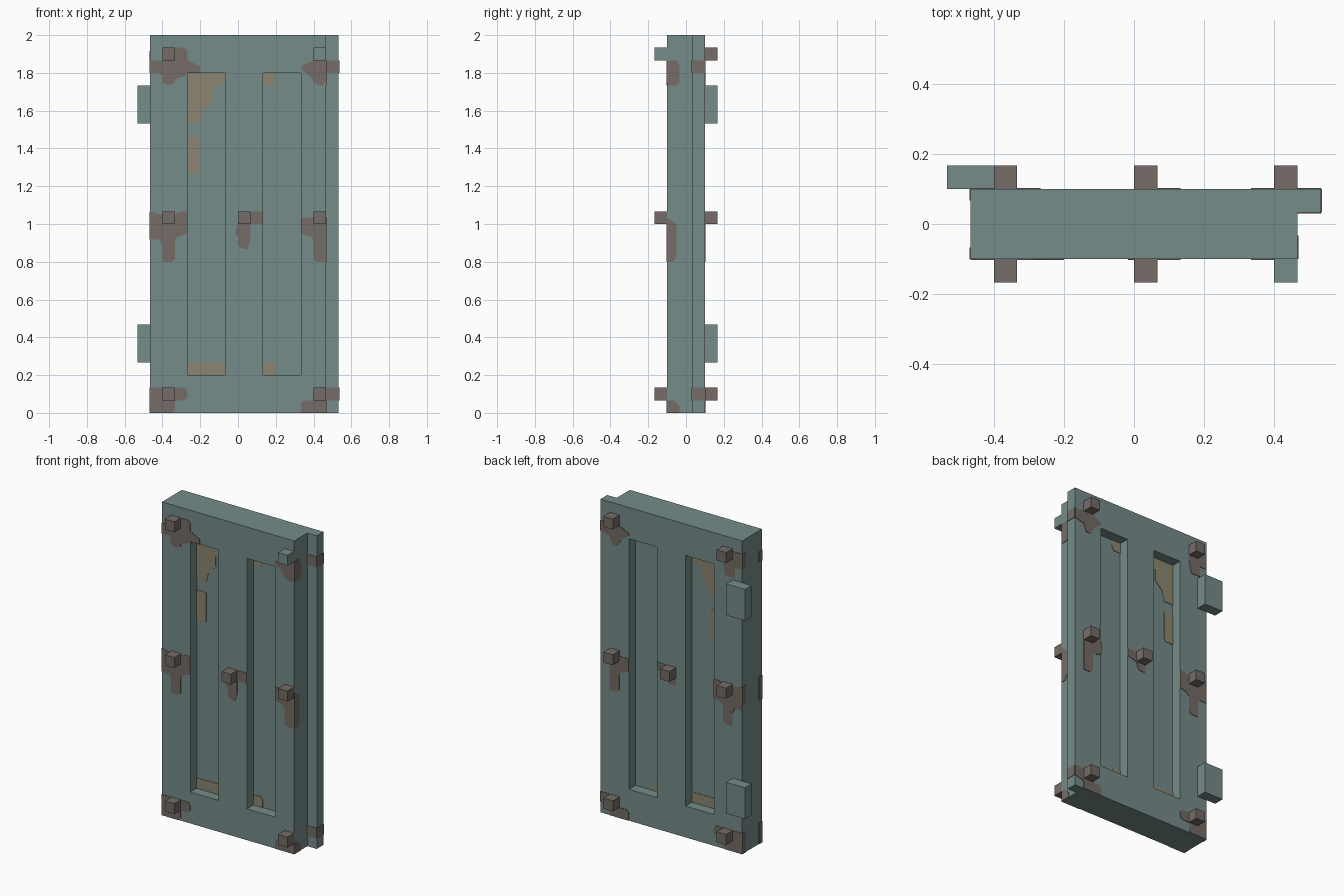
import bpy
import bmesh
from mathutils import Vector

if "Cube" in bpy.data.objects:
    bpy.data.objects.remove(bpy.data.objects["Cube"], do_unlink=True)

S = 1 / 60          # modelling unit
THICK = 0.003       # thickness of painted plates


def material(name, rgb):
    m = bpy.data.materials.new(name)
    m.use_nodes = True
    m.diffuse_color = (*rgb, 1)
    m.node_tree.nodes["Principled BSDF"].inputs["Base Color"].default_value = (*rgb, 1)
    return m


PAINT = material("teal_paint", (0.178, 0.262, 0.25))
RUST = material("brown_rust", (0.176, 0.149, 0.135))
OCHRE = material("ochre_stain", (0.258, 0.235, 0.165))


def finish(name, bm, mat):
    bmesh.ops.recalc_face_normals(bm, faces=bm.faces)
    mesh = bpy.data.meshes.new(name)
    bm.to_mesh(mesh)
    bm.free()
    mesh.materials.append(mat)
    obj = bpy.data.objects.new(name, mesh)
    bpy.context.collection.objects.link(obj)
    return obj


def box_bm(lo, hi):
    lo, hi = Vector(lo) * S, Vector(hi) * S
    bm = bmesh.new()
    bmesh.ops.create_cube(bm, size=1)
    bmesh.ops.scale(bm, vec=hi - lo, verts=bm.verts)
    bmesh.ops.translate(bm, vec=(lo + hi) / 2, verts=bm.verts)
    return bm


def box(name, lo, hi, mat):
    return finish(name, box_bm(lo, hi), mat)


def plate(name, points, axis, level, side, mat, origin=(0, 0)):
    """Thin painted patch on the plane axis = level, facing side."""
    bm = bmesh.new()
    verts = []
    for u, v in points:
        u, v = u + origin[0], v + origin[1]
        co = (level, u, v) if axis == "x" else (u, level, v)
        verts.append(bm.verts.new(Vector(co) * S))
    face = bm.faces.new(verts)
    out = Vector((side, 0, 0)) if axis == "x" else Vector((0, side, 0))
    ext = bmesh.ops.extrude_face_region(bm, geom=[face], use_keep_orig=True)
    moved = [e for e in ext["geom"] if isinstance(e, bmesh.types.BMVert)]
    bmesh.ops.translate(bm, vec=out * THICK, verts=moved)
    return finish(name, bm, mat)


def rect(u0, u1, v0, v1):
    return [(u0, v0), (u1, v0), (u1, v1), (u0, v1)]


# Door slab with two tall recessed panels on each face
bm = box_bm((-28, -6, 0), (28, 6, 120))
cuts = [((x, 0, 0), (1, 0, 0)) for x in (-16, -4, 8, 20)]
cuts += [((0, 0, z), (0, 0, 1)) for z in (12, 108)]
for co, no in cuts:
    bmesh.ops.bisect_plane(bm, geom=bm.verts[:] + bm.edges[:] + bm.faces[:],
                           plane_co=Vector(co) * S, plane_no=no)
bm.normal_update()
panels = []
for f in bm.faces:
    c = f.calc_center_median() / S
    if abs(f.normal.y) > 0.9 and 12 < c.z < 108 and (-16 < c.x < -4 or 8 < c.x < 20):
        panels.append(f)
bmesh.ops.inset_individual(bm, faces=panels, thickness=0, depth=-4 * S)
bmesh.ops.dissolve_limit(bm, angle_limit=0.01, verts=bm.verts, edges=bm.edges)
finish("door_slab", bm, PAINT)

# Closing lip along the left edge and hinges on the right
box("closing_lip", (28, 2, 0), (32, 6, 120), PAINT)
for tag, z in (("lower", 16), ("upper", 92)):
    box(tag + "_hinge", (-32, 6, z), (-24, 10, z + 12), PAINT)

# Square bolts, front and back
COLS = {"right": -24, "centre": 0, "left": 24}
ROWS = {"bottom": 4, "middle": 60, "top": 112}
for row, z in ROWS.items():
    for col, x in COLS.items():
        if col == "centre" and row != "middle":
            continue
        for tag, y in (("front", -10), ("back", 6)):
            clean = (row, col, tag) == ("top", "left", "front")
            box(f"{tag}_{row}_{col}_bolt", (x, y, z), (x + 4, y + 4, z + 4),
                PAINT if clean else RUST)

# Rust runs around the bolts, outlined relative to each bolt corner
FRONT = {
    ("top", "right"): [(-4, 0), (0, 0), (0, 4), (7, 4), (8, 3), (8, 0), (10, -1),
                       (12, -2), (12, -4), (8, -4), (7, -5), (4, -6), (4, -7),
                       (2, -8), (0, -7), (0, -5), (-1, -4), (-4, -4)],
    ("top", "left"): [(-4, -2), (0, 0), (4, 0), (4, -7), (3, -8), (2, -8), (0, -7),
                      (-1, -5), (-4, -3)],
    ("middle", "right"): [(-4, 4), (0, 3), (4, 3), (6, 4), (8, 4), (8, -3), (5, -4),
                          (4, -5), (4, -11), (3, -12), (0, -12), (0, -7), (-1, -5),
                          (-4, -5)],
    ("middle", "centre"): [(0, 4), (8, 4), (8, 0), (4, 0), (4, -5), (3, -8), (2, -8),
                           (0, -7), (0, -4), (-1, -3), (0, 0)],
    ("middle", "left"): [(-4, 2), (4, 2), (4, -12), (1, -12), (0, -11), (0, -5),
                         (-1, -4), (-4, -3)],
    ("bottom", "right"): [(-4, 4), (7, 4), (8, 3), (8, 1), (7, 0), (4, 0), (4, -3),
                          (3, -4), (-4, -4)],
    ("bottom", "left"): [(-4, -1), (-3, 0), (4, 0), (4, -4), (-4, -4)],
}
BACK = dict(FRONT)
BACK["top", "right"] = [(-4, 3), (4, 3), (4, -2), (3, -7), (-1, -7), (-1, -3), (-4, -3)]
BACK["top", "left"] = [(-4, -2), (0, 0), (8, 0), (8, -4), (4, -5), (3, -8), (1, -8),
                       (-1, -5), (-4, -3)]
BACK["middle", "centre"] = [(0, 4), (8, 4), (8, 1), (4, 0), (3, -3), (0, -3)]
BACK["bottom", "left"] = [(-4, -1), (-3, 0), (4, 0), (4, 4), (8, 4), (8, 0), (4, -1),
                          (4, -4), (-4, -4)]
for tag, runs, side in (("front", FRONT, -1), ("back", BACK, 1)):
    for (row, col), pts in runs.items():
        plate(f"{tag}_{row}_{col}_rust", pts, "y", 6 * side, side, RUST,
              (COLS[col], ROWS[row]))

# Rust wrapping around the left edge of the slab
plate("left_edge_top_rust", [(-6, 0), (-3, 0), (-2, -2), (-2, -7), (-3, -8), (-6, -8)],
      "x", 28, 1, RUST, (0, 112))
plate("left_edge_middle_rust", [(-6, 2), (-3, 0), (-3, -10), (-4, -12), (-6, -12)],
      "x", 28, 1, RUST, (0, 60))
plate("left_edge_bottom_rust", [(-6, 4), (-4, 4), (-2, 2), (-2, 0), (-6, 0)],
      "x", 28, 1, RUST)

# Rust on the closing lip
for tag, z in (("bottom", 4), ("top", 108)):
    plate(f"lip_front_{tag}_rust", rect(28, 32, z, z + 4), "y", 2, -1, RUST)
    plate(f"lip_side_{tag}_rust", rect(2, 6, z, z + 4), "x", 32, 1, RUST)

# Rust wrapping around the right edge of the slab
for tag, y, spans in (("front", -6, ((0, 8), (55, 64), (108, 112))),
                      ("back", 4, ((0, 8), (57, 64), (109, 115)))):
    for (z0, z1), row in zip(spans, ROWS):
        plate(f"right_edge_{tag}_{row}_rust", rect(y, y + 2, z0, z1), "x", -28, -1, RUST)

# Ochre stains on the recessed panels, the same on both faces
STAINS = {
    "right_panel_top": [(-16, 108), (-4, 108), (-4, 105), (-8, 103), (-8, 99),
                        (-11, 96), (-12, 92), (-16, 92)],
    "right_panel_middle": [(-16, 88), (-12, 88), (-12, 77), (-13, 76), (-16, 76)],
    "right_panel_bottom": rect(-16, -4, 12, 16),
    "left_panel_top": [(8, 108), (12, 108), (12, 106), (11, 104), (8, 104)],
    "left_panel_bottom": [(8, 16), (11, 16), (12, 15), (12, 12), (8, 12)],
}
for tag, side in (("front", -1), ("back", 1)):
    for name, pts in STAINS.items():
        plate(f"{tag}_{name}_stain", pts, "y", 2 * side, side, OCHRE)
